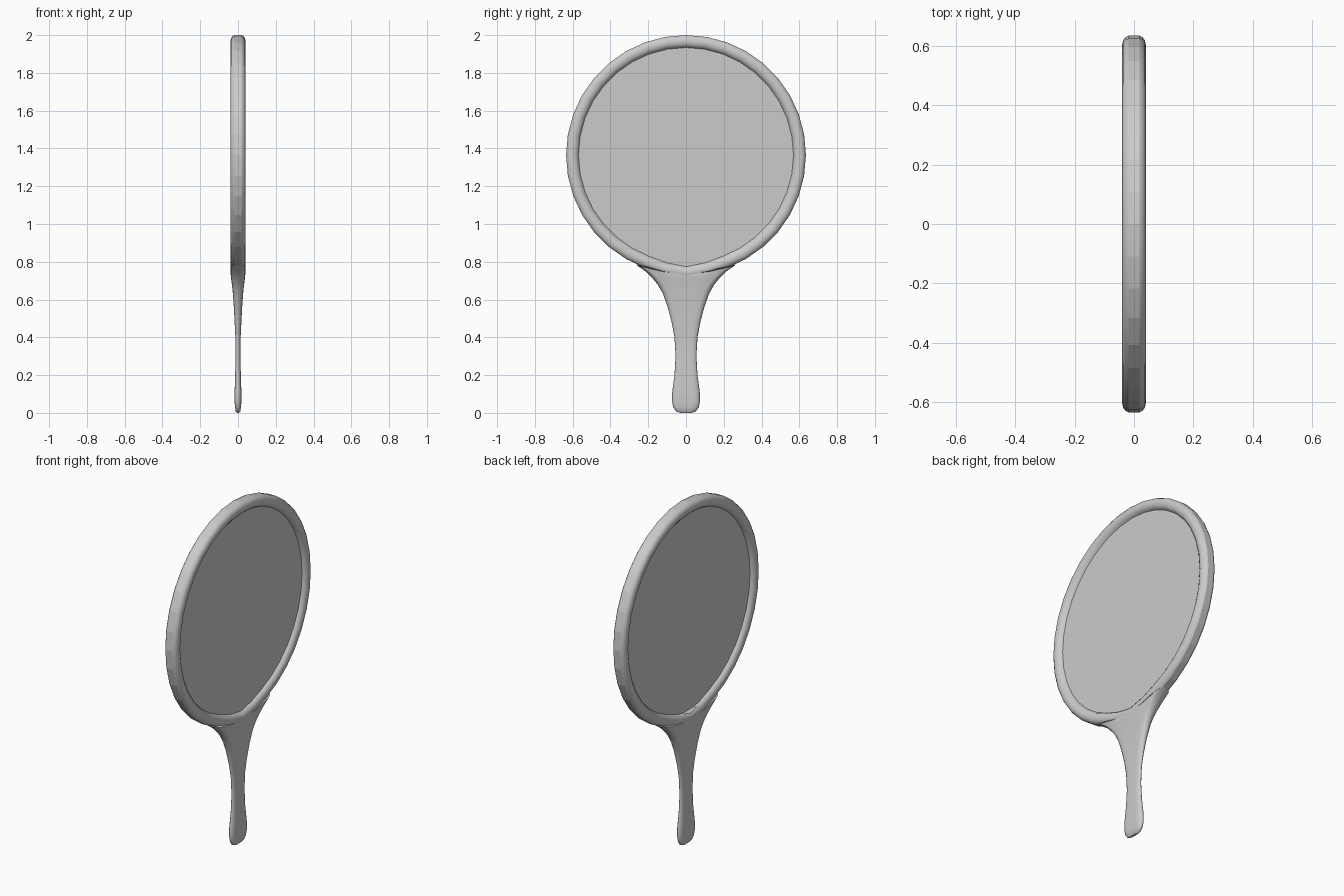
import bpy, bmesh, math

if "Cube" in bpy.data.objects:
    bpy.data.objects.remove(bpy.data.objects["Cube"], do_unlink=True)

grey = bpy.data.materials.new("soft_grey")
grey.use_nodes = True
grey.diffuse_color = (0.6, 0.6, 0.6, 1)
grey.node_tree.nodes["Principled BSDF"].inputs["Base Color"].default_value = (0.6, 0.6, 0.6, 1)

CENTRE_Z = 1.365
SEGMENTS = 36


def finish(name, bm):
    bmesh.ops.recalc_face_normals(bm, faces=bm.faces)
    mesh = bpy.data.meshes.new(name)
    bm.to_mesh(mesh)
    bm.free()
    mesh.materials.append(grey)
    obj = bpy.data.objects.new(name, mesh)
    bpy.context.collection.objects.link(obj)
    return obj


def loft(bm, rings, closed):
    """Skin a list of closed vertex loops, capping the ends if open."""
    loops = [[bm.verts.new(p) for p in ring] for ring in rings]
    pairs = list(zip(loops, loops[1:]))
    if closed:
        pairs.append((loops[-1], loops[0]))
    else:
        bm.faces.new(loops[0])
        bm.faces.new(loops[-1])
    for a, b in pairs:
        for i in range(len(a)):
            j = (i + 1) % len(a)
            face = bm.faces.new((a[i], a[j], b[j], b[i]))
            face.smooth = True


def drop(angle):
    """Small downward sag of the rim where it meets the handle."""
    return 0.022 * math.exp(-((angle - math.pi) / 0.2) ** 2)


def polar(r, x, angle):
    r += drop(angle)
    return (x, r * math.sin(angle), CENTRE_Z + r * math.cos(angle))


angles = [2 * math.pi * i / SEGMENTS for i in range(SEGMENTS)]

# Rounded rim: half profile as (radius, half thickness), mirrored in x
half = [(0.635, 0.018), (0.630, 0.029), (0.619, 0.037), (0.604, 0.040),
        (0.588, 0.037), (0.576, 0.029), (0.568, 0.014)]
profile = half + [(r, -x) for r, x in reversed(half)]
bm = bmesh.new()
loft(bm, [[polar(r, x, a) for r, x in profile] for a in angles], True)
for f in bm.faces:  # the outer band is faceted
    if all(abs(v.co.x) < 0.019 for v in f.verts):
        f.smooth = False
finish("rim", bm)

# Glass plate, recessed equally on both sides
bm = bmesh.new()
loft(bm, [[polar(0.575, x, a) for a in angles] for x in (-0.016, 0.016)], False)
for f in bm.faces:
    f.smooth = False
finish("mirror_plate", bm)

# Handle stations: edge height, half width, half thickness, sag of the middle
stations = [
    (0.0, 0.030, 0.006, 0), (0.008, 0.052, 0.012, 0), (0.03, 0.068, 0.016, 0),
    (0.06, 0.074, 0.018, 0), (0.11, 0.073, 0.018, 0), (0.2, 0.061, 0.015, 0),
    (0.3, 0.055, 0.013, 0), (0.4, 0.061, 0.014, 0), (0.48, 0.076, 0.018, 0),
    (0.56, 0.097, 0.022, 0), (0.63, 0.122, 0.027, 0), (0.68, 0.150, 0.031, 0.01),
    (0.72, 0.184, 0.035, 0.02), (0.75, 0.215, 0.038, 0.03), (0.785, 0.265, 0.038, 0.048),
]


def handle_ring(z, w, t, sag):
    """Flat section with rounded side edges."""
    edge = min(0.035, w * 0.5)
    side = []
    for k in range(9):
        a = -math.pi / 2 + math.pi * k / 8
        side.append((t * math.sin(a), w - edge + edge * math.cos(a)))
    flat = [(t, (w - edge) * s) for s in (0.5, 0, -0.5)]
    outline = side + flat + [(-x, -y) for x, y in side] + [(-x, -y) for x, y in flat]
    return [(x, y, z - sag * (1 - (y / w) ** 2)) for x, y in outline]


bm = bmesh.new()
loft(bm, [handle_ring(*s) for s in stations], False)
finish("handle", bm)
